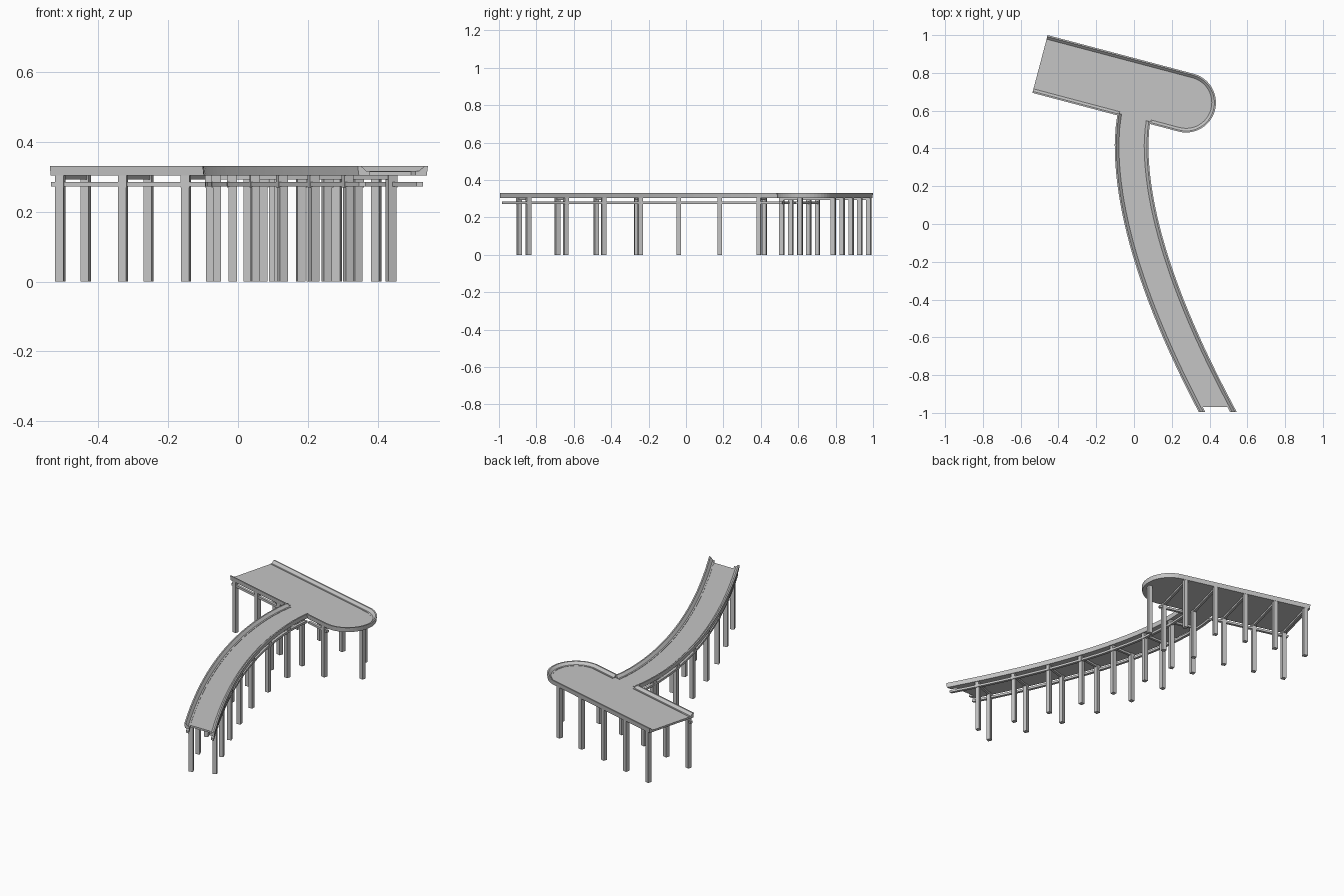
import bpy, bmesh, math
from mathutils import Vector

cube = bpy.data.objects.get("Cube")
if cube:
    bpy.data.objects.remove(cube, do_unlink=True)

concrete = bpy.data.materials.new("concrete_grey")
concrete.use_nodes = True
GREY = (0.56, 0.56, 0.56, 1)
concrete.diffuse_color = GREY
concrete.node_tree.nodes["Principled BSDF"].inputs["Base Color"].default_value = GREY


def finish(name, bm):
    bmesh.ops.recalc_face_normals(bm, faces=bm.faces)
    mesh = bpy.data.meshes.new(name)
    bm.to_mesh(mesh)
    bm.free()
    mesh.materials.append(concrete)
    obj = bpy.data.objects.new(name, mesh)
    bpy.context.collection.objects.link(obj)
    return obj


def right_of(v):
    return Vector((v.y, -v.x))


def sweep(name, path, profile, clips=()):
    """Sweep (offset to the right, height) points along a flat path with mitred corners."""
    bm = bmesh.new()
    rings = []
    for i, p in enumerate(path):
        a = (p - path[i - 1]).normalized() if i else (path[1] - p).normalized()
        b = (path[i + 1] - p).normalized() if i < len(path) - 1 else a
        n = right_of((a + b).normalized())
        n = n / n.dot(right_of(a))
        rings.append([bm.verts.new((*(p + n * o), z)) for o, z in profile])
    k = len(profile)
    for r, s in zip(rings, rings[1:]):
        for j in range(k):
            bm.faces.new((r[j], r[(j + 1) % k], s[(j + 1) % k], s[j]))
    bm.faces.new(rings[0])
    bm.faces.new(rings[-1])
    for co, no in clips:
        bmesh.ops.bisect_plane(bm, geom=bm.verts[:] + bm.edges[:] + bm.faces[:],
                               plane_co=(*co, 0), plane_no=(*no, 0), clear_outer=True)
        bmesh.ops.holes_fill(bm, edges=[e for e in bm.edges if e.is_boundary])
    return finish(name, bm)


def block(bm, centre, along, length, width, z0, z1):
    """Add an upright box whose length follows the given direction."""
    u, v = along * length / 2, right_of(along) * width / 2
    bottom = [bm.verts.new((*(centre + u * i + v * j), z0))
              for i, j in ((1, 1), (1, -1), (-1, -1), (-1, 1))]
    face = bm.faces.new(bottom)
    top = bmesh.ops.extrude_face_region(bm, geom=[face])["geom"]
    bmesh.ops.translate(bm, vec=(0, 0, z1 - z0),
                        verts=[g for g in top if isinstance(g, bmesh.types.BMVert)])


# Shared sections, measured inward from the deck edge
DECK_TOP, DECK_LOW = .315, .304
RAIL = [(0, .331), (.008, .331), (.022, .317), (.031, .317), (.031, DECK_LOW), (.003, DECK_LOW)]
BEAM = [(.008, .272), (.008, .285), (.024, .285), (.024, .272)]

# Platform: a straight run ending in a half circle
RADIUS, LENGTH = .158, .80
axis = Vector((.967, -.256)).normalized()
side = right_of(axis)
origin = Vector((-.4975, .847))


def plat(t, s):
    return origin + axis * t + side * s


arc = [plat(LENGTH + RADIUS * math.cos(a), RADIUS * math.sin(a))
       for a in (math.pi * (i / 24 - .5) for i in range(25))]
outline = [plat(0, -RADIUS)] + arc + [plat(0, RADIUS)]
GAP_LEFT, GAP_RIGHT = .473, .645

bm = bmesh.new()
floor = bm.faces.new([bm.verts.new((*p, DECK_LOW)) for p in outline])
top = bmesh.ops.extrude_face_region(bm, geom=[floor])["geom"]
bmesh.ops.translate(bm, vec=(0, 0, DECK_TOP - DECK_LOW),
                    verts=[g for g in top if isinstance(g, bmesh.types.BMVert)])
inner = 1 - .012 / RADIUS
for v in bm.verts:  # keep the slab edge just inside the rail
    d = v.co.xy - origin
    t, s = d.dot(axis), d.dot(side)
    t = LENGTH + (t - LENGTH) * inner if t > LENGTH else t
    v.co.xy = plat(t, s * inner)
finish("platform_deck", bm)

sweep("platform_main_rail", outline[:-1] + [plat(GAP_RIGHT, RADIUS)], RAIL)
sweep("platform_short_rail", [plat(GAP_LEFT, RADIUS), plat(0, RADIUS)], RAIL)
sweep("platform_left_beam", [plat(GAP_LEFT, RADIUS), plat(0, RADIUS)], BEAM)
sweep("platform_right_beam", [plat(LENGTH, RADIUS), plat(GAP_RIGHT, RADIUS)], BEAM)

# Walkway centre line: a gentle bend that straightens towards the front
HALF = .089
start, bend, end = Vector((-.013, .42)), Vector((-.013, -.13)), Vector((.43, -.97))
line = [Vector((.02, .72)), Vector((.004, .60)), Vector((-.009, .50))]
for i in range(25):
    t = i / 24
    line.append(start * (1 - t) ** 2 + bend * 2 * t * (1 - t) + end * t * t)
line.append(end + (end - bend).normalized() * .15)

joint = (plat(0, RADIUS - .012), -side)
front = Vector((0, -1))
sweep("walkway_deck", line,
      [(-HALF + .012, DECK_LOW), (-HALF + .012, DECK_TOP),
       (HALF - .012, DECK_TOP), (HALF - .012, DECK_LOW)],
      [joint, (Vector((0, -.97)), front)])
for label, s in (("right", 1), ("left", -1)):
    for part, section, stop in (("rail", RAIL, -.995), ("beam", BEAM, -.985)):
        sweep(f"walkway_{label}_{part}", line,
              [(s * (HALF - o), z) for o, z in section],
              [joint, (Vector((0, stop)), front)])

# Supports: piers, cross joists under the deck and hangers tying beam to rail
piers, joists, hangers = bmesh.new(), bmesh.new(), bmesh.new()
SIZE = .024


def pier(p, along):
    block(piers, p, along, SIZE, SIZE, 0, DECK_LOW)


for i in range(5):
    t = .026 + i * .186
    block(joists, plat(t, 0), axis, .014, 2 * RADIUS - .03, .292, DECK_LOW)
    for s in (-1, 1):
        pier(plat(t, s * (RADIUS - .016)), axis)
    if not GAP_LEFT < t < GAP_RIGHT:
        block(hangers, plat(t, RADIUS - .012), axis, .026, .014, .27, .305)
pier(plat(LENGTH + RADIUS - .034, 0), axis)

# Walkway stations: position along y and how far the pair is turned
for y, turn in ((-.867, 22), (-.665, 20), (-.46, 17), (-.255, 9), (-.04, 0), (.18, 0), (.405, -13)):
    a, b = next((a, b) for a, b in zip(line, line[1:]) if a.y >= y >= b.y)
    p = a.lerp(b, (a.y - y) / (a.y - b.y))
    angle = math.radians(turn)
    along = Vector((math.sin(angle), -math.cos(angle)))
    n = right_of(along)
    block(joists, p, along, .014, 2 * HALF - .03, .292, DECK_LOW)
    for s in (-1, 1):
        pier(p + n * s * .066, along)
        block(hangers, p + n * s * (HALF - .014), along, .022, .014, .27, .305)

finish("support_piers", piers)
finish("cross_joists", joists)
finish("beam_hangers", hangers)
